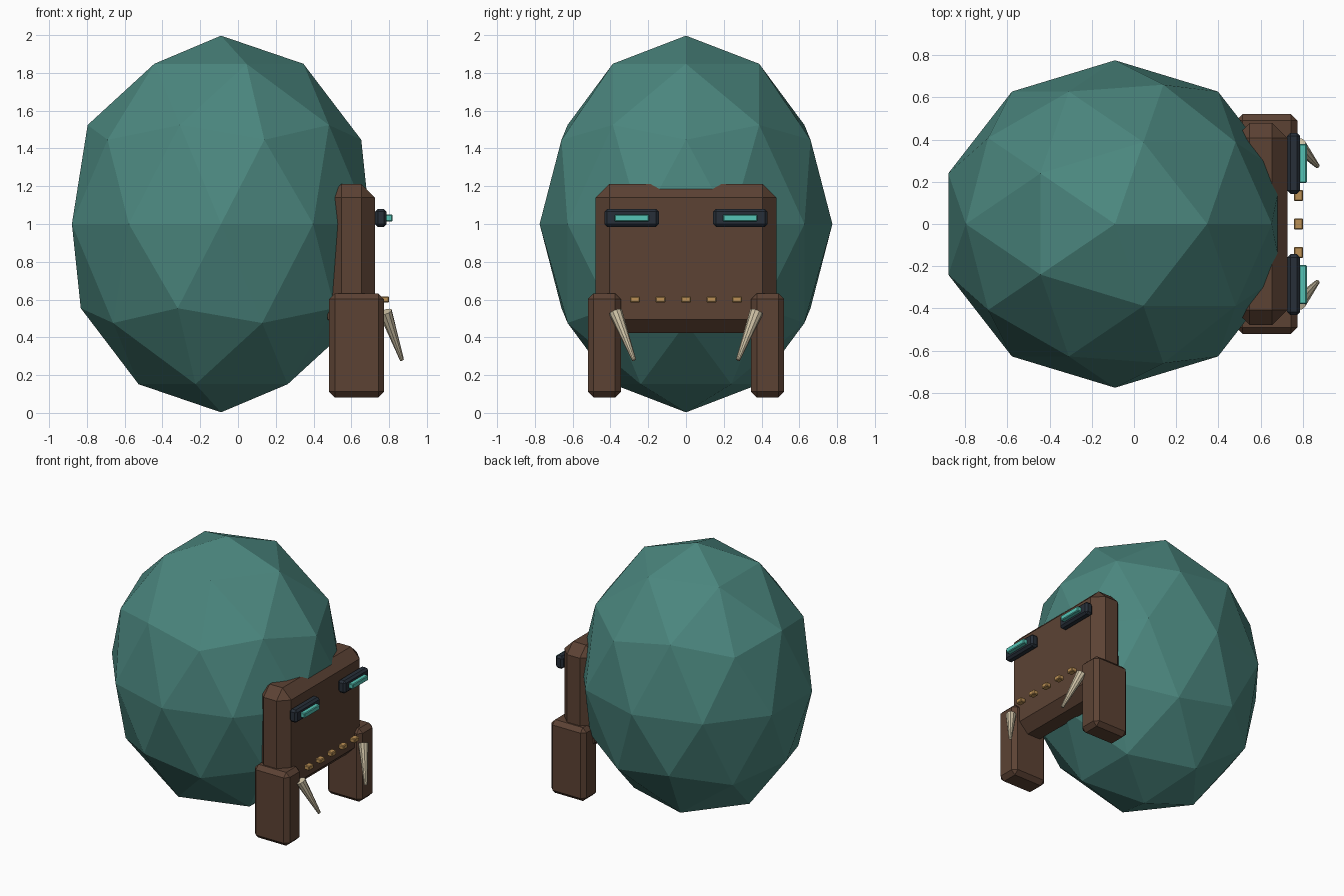
import bpy
from mathutils import Vector

if "Cube" in bpy.data.objects:
    bpy.data.objects.remove(bpy.data.objects["Cube"])


def material(name, rgb):
    m = bpy.data.materials.new(name)
    m.diffuse_color = (*rgb, 1)
    m.use_nodes = True
    m.node_tree.nodes["Principled BSDF"].inputs["Base Color"].default_value = m.diffuse_color
    return m


TEAL = material("teal", (0.07, 0.24, 0.21))
BROWN = material("brown", (0.107, 0.055, 0.034))
DARK = material("dark", (0.02, 0.028, 0.04))
GLOW = material("glow", (0.09, 0.55, 0.46))
GOLD = material("gold", (0.5, 0.28, 0.09))
IVORY = material("ivory", (0.62, 0.54, 0.38))


def block(name, lo, hi, bevel, mat):
    """Chamfered box between two corners."""
    lo, hi = Vector(lo), Vector(hi)
    bpy.ops.mesh.primitive_cube_add(size=1, location=(lo + hi) / 2)
    ob = bpy.context.object
    ob.name = name
    ob.scale = hi - lo
    bpy.ops.object.transform_apply(location=False, rotation=False, scale=True)
    mod = ob.modifiers.new("chamfer", 'BEVEL')
    mod.width = bevel
    mod.segments = 1
    ob.data.materials.append(mat)
    return ob


def cone(name, base, tip, r1, r2, mat):
    """Tapered cone from base point to tip point."""
    base, tip = Vector(base), Vector(tip)
    axis = tip - base
    bpy.ops.mesh.primitive_cone_add(vertices=10, radius1=r1, radius2=r2,
                                    depth=axis.length, location=(base + tip) / 2)
    ob = bpy.context.object
    ob.name = name
    ob.rotation_euler = axis.to_track_quat('Z', 'Y').to_euler()
    ob.data.materials.append(mat)


# Faceted egg-shaped body
bpy.ops.mesh.primitive_ico_sphere_add(subdivisions=2, radius=1, location=(-0.09, 0, 1))
body = bpy.context.object
body.name = "body"
body.scale = (0.83, 0.775, 0.997)
body.data.materials.append(TEAL)

# Head slab
block("head", (0.475, -0.478, 0.422), (0.726, 0.478, 1.211), 0.072, BROWN)

# Paired parts
for s, side in ((-1, "right"), (1, "left")):
    def pair(name, x, y, z, bevel, mat):
        ys = sorted((s * y[0], s * y[1]))
        block(f"{name}_{side}", (x[0], ys[0], z[0]), (x[1], ys[1], z[1]), bevel, mat)

    pair("leg", (0.483, 0.773), (0.345, 0.52), (0.082, 0.632), 0.03, BROWN)
    pair("eye_socket", (0.725, 0.787), (0.143, 0.432), (0.985, 1.08), 0.015, DARK)
    pair("eye", (0.76, 0.818), (0.195, 0.378), (1.013, 1.05), 0.005, GLOW)
    cone(f"tusk_{side}", (0.78, s * 0.373, 0.535), (0.868, s * 0.275, 0.28),
         0.036, 0.011, IVORY)

# Row of studs along the mouth
for i in range(-2, 3):
    y = i * 0.135
    block(f"stud_{i + 3}", (0.757, y - 0.027, 0.584), (0.8, y + 0.027, 0.617), 0.005, GOLD)
